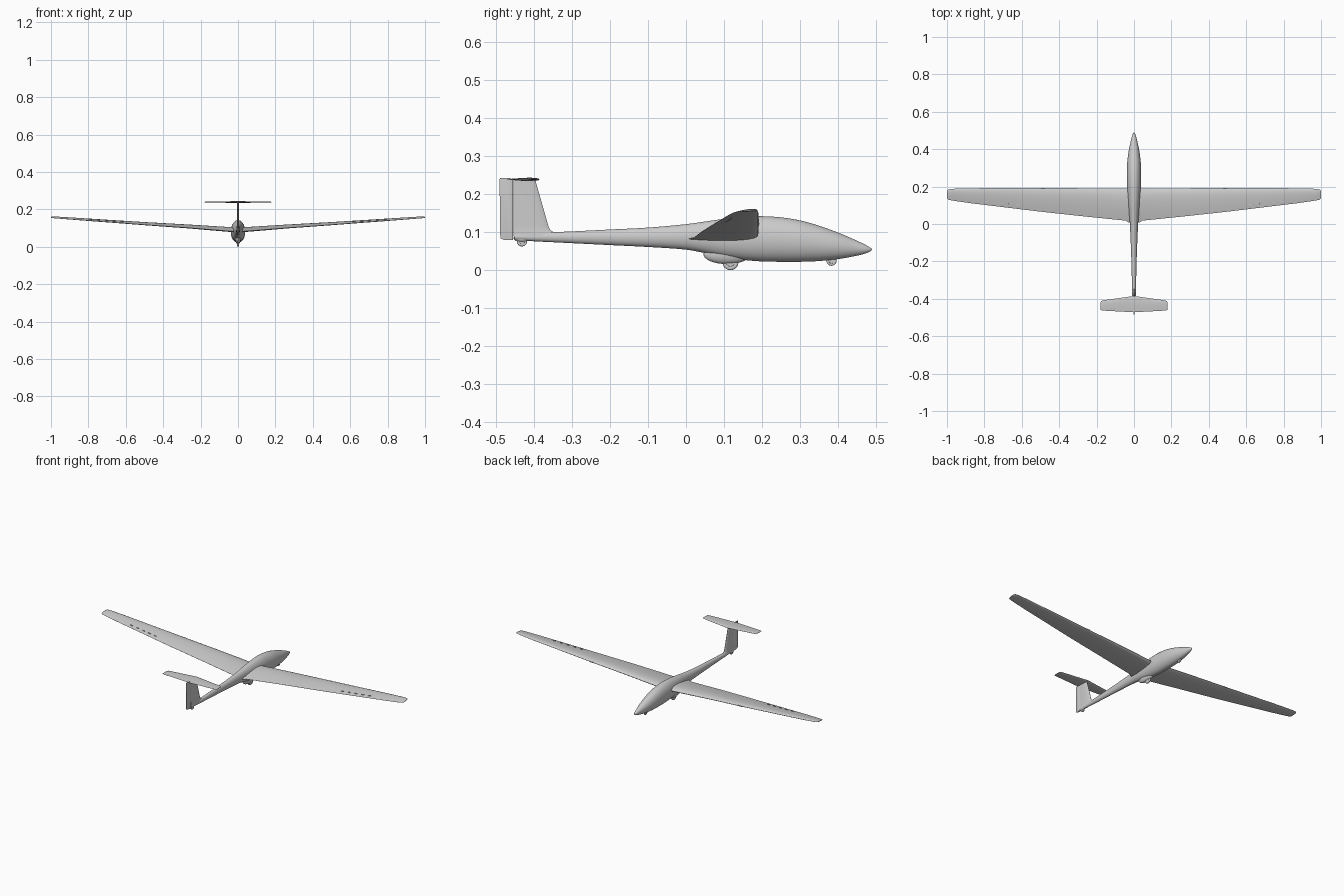
import bpy, bmesh, math
from mathutils import Vector

if "Cube" in bpy.data.objects:
    bpy.data.objects.remove(bpy.data.objects["Cube"])


def loft(name, rings, angle=35):
    """Skin a list of equal-length closed rings, capping both ends."""
    bm = bmesh.new()
    vs = [[bm.verts.new(p) for p in r] for r in rings]
    n = len(vs[0])
    for a, b in zip(vs, vs[1:]):
        for i in range(n):
            bm.faces.new((a[i], a[(i + 1) % n], b[(i + 1) % n], b[i]))
    bm.faces.new(vs[0])
    bm.faces.new(vs[-1][::-1])
    bmesh.ops.recalc_face_normals(bm, faces=bm.faces)
    me = bpy.data.meshes.new(name)
    bm.to_mesh(me)
    bm.free()
    ob = bpy.data.objects.new(name, me)
    bpy.context.collection.objects.link(ob)
    smooth(ob, angle)
    return ob


def smooth(ob, angle=35):
    bpy.ops.object.select_all(action='DESELECT')
    ob.select_set(True)
    bpy.context.view_layer.objects.active = ob
    bpy.ops.object.shade_smooth_by_angle(angle=math.radians(angle))


def spline(rows, steps=4):
    """Catmull-Rom interpolation (non-uniform tangents) of station rows."""
    out = []
    for i in range(len(rows) - 1):
        p = [Vector(rows[max(0, min(len(rows) - 1, i + k))]) for k in (-1, 0, 1, 2)]
        h = p[2][0] - p[1][0]
        m1 = (p[2] - p[0]) / (p[2][0] - p[0][0]) * h
        m2 = (p[3] - p[1]) / (p[3][0] - p[1][0]) * h
        for s in range(steps):
            t = s / steps
            out.append((2*t**3 - 3*t**2 + 1) * p[1] + (t**3 - 2*t**2 + t) * m1
                       + (3*t**2 - 2*t**3) * p[2] + (t**3 - t**2) * m2)
    out.append(Vector(rows[-1]))
    return out


def foil(n=12):
    """Unit aerofoil loop: (chord fraction, side, half thickness 0..1)."""
    ts = [(1 - math.cos(math.pi * i / n)) / 2 for i in range(n + 1)]
    def h(t):
        return max(.03, 10 * (.2969*t**.5 - .126*t - .3516*t*t + .2843*t**3 - .1015*t**4))
    return [(t, 1, h(t)) for t in reversed(ts)] + [(t, -1, h(t)) for t in ts[1:]]


# Fuselage stations: y, top z, bottom z, half width
body = [(-.452, .096, .079, .008), (-.4, .098, .076, .009), (-.3, .102, .071, .0115),
        (-.2, .107, .066, .014), (-.1, .112, .061, .0175), (0, .121, .054, .022),
        (.05, .128, .045, .026), (.1, .135, .034, .031), (.15, .140, .027, .035),
        (.2, .142, .023, .038), (.25, .139, .022, .0385), (.3, .131, .022, .038),
        (.35, .117, .024, .034), (.4, .099, .029, .027), (.44, .082, .036, .018),
        (.47, .068, .043, .0105), (.484, .060, .049, .005), (.49, .056, .053, .001)]
rings = []
for y, zt, zb, w in spline([Vector(r) for r in body]):
    zc, h = (zt + zb) / 2, (zt - zb) / 2
    rings.append([(w * math.cos(a), y, zc + h * math.sin(a))
                  for a in (2 * math.pi * i / 40 for i in range(40))])
loft("fuselage", rings, 50)

# Wing stations: x, leading y, trailing y, leading z, trailing z, thickness
span = [(0, .190, .004, .090, .082, .030), (.03, .190, .008, .091, .082, .029),
        (.045, .190, .018, .091, .083, .025), (.27, .191, .041, .108, .101, .020),
        (.5, .192, .066, .123, .117, .016), (.88, .191, .112, .150, .145, .011),
        (.975, .188, .126, .157, .152, .009), (.992, .185, .130, .158, .153, .007),
        (1.0, .178, .137, .158, .154, .003)]


def wing_ring(s, sign):
    x, yl, yt, zl, zt, th = s
    return [(sign * x, yl + (yt - yl) * t,
             zl + (zt - zl) * t + th * h * (.65 if d > 0 else -.35))
            for t, d, h in foil()]


loft("wing", [wing_ring(s, -1) for s in reversed(span)] + [wing_ring(s, 1) for s in span[1:]])

# Tailplane stations: x, leading y, trailing y, half thickness
tail = [(0, -.385, -.472, .0045), (.165, -.408, -.463, .003),
        (.174, -.411, -.462, .0025), (.179, -.418, -.458, .001)]


def tail_ring(s, sign):
    x, yl, yt, th = s
    return [(sign * x, yl + (yt - yl) * t, .239 + d * h * th) for t, d, h in foil(8)]


loft("tailplane", [tail_ring(s, -1) for s in reversed(tail)] + [tail_ring(s, 1) for s in tail[1:]])


# Fin and rudder: horizontal sections stacked in z
def upright(name, stations, shape):
    rings = []
    for z, yl, yt, w in stations:
        pts = [(yl + (yt - yl) * t, w * k) for t, k in shape]
        rings.append([(x, y, z) for y, x in pts] + [(-x, y, z) for y, x in reversed(pts)])
    loft(name, rings)


upright("fin", [(.088, -.335, -.454, .009), (.099, -.346, -.454, .008),
                (.105, -.357, -.454, .007), (.115, -.362, -.454, .0065),
                (.238, -.397, -.454, .006)],
        [(0, .08), (.05, .45), (.15, .75), (.35, 1), (.65, .95), (1, .75)])
upright("rudder", [(.079, -.456, -.478, .005), (.084, -.456, -.489, .005),
                   (.239, -.456, -.491, .0045), (.243, -.466, -.489, .003)],
        [(0, .7), (.1, 1), (.5, .6), (1, .12)])


# Wheels: tyre plus hub
def wheel(name, y, z, r, w):
    for part, rad, wid in (("tyre", r, w), ("hub", r * .55, w * 1.1)):
        bpy.ops.mesh.primitive_cylinder_add(vertices=32, radius=rad, depth=wid,
                                            location=(0, y, z), rotation=(0, math.pi / 2, 0))
        ob = bpy.context.object
        ob.name = f"{name}_{part}"
        bv = ob.modifiers.new("round", 'BEVEL')
        bv.width, bv.segments = wid * (.35 if part == "tyre" else .1), 3
        smooth(ob)


wheel("main_wheel", .117, .021, .021, .012)
wheel("nose_wheel", .383, .025, .0135, .008)
wheel("tail_wheel", -.432, .076, .0135, .007)


# Wheel fairings under the fuselage
def blob(name, loc, size):
    bpy.ops.mesh.primitive_uv_sphere_add(segments=32, ring_count=16, location=loc)
    ob = bpy.context.object
    ob.name, ob.scale = name, size
    smooth(ob, 60)


blob("main_wheel_fairing", (0, .108, .042), (.016, .062, .026))
blob("tail_wheel_fairing", (0, -.432, .084), (.007, .022, .010))

# Aileron hinge covers on the upper wing, and small leading-edge joint plates
for sx, side in ((-1, "left"), (1, "right")):
    for i in range(5):
        x = .62 + .042 * i
        bpy.ops.mesh.primitive_cube_add(size=1, location=(sx * x, .104 + .095 * (x - .62),
                                                          .1295 + .0715 * (x - .62)))
        ob = bpy.context.object
        ob.name = f"aileron_hinge_{side}_{i + 1}"
        ob.scale = (.016, .003, .010)
        ob.rotation_euler = (0, -sx * .075, sx * .1)
    bpy.ops.mesh.primitive_cube_add(size=1, location=(sx * .49, .191, .1225))
    ob = bpy.context.object
    ob.name = f"wing_joint_{side}"
    ob.scale = (.03, .004, .004)
